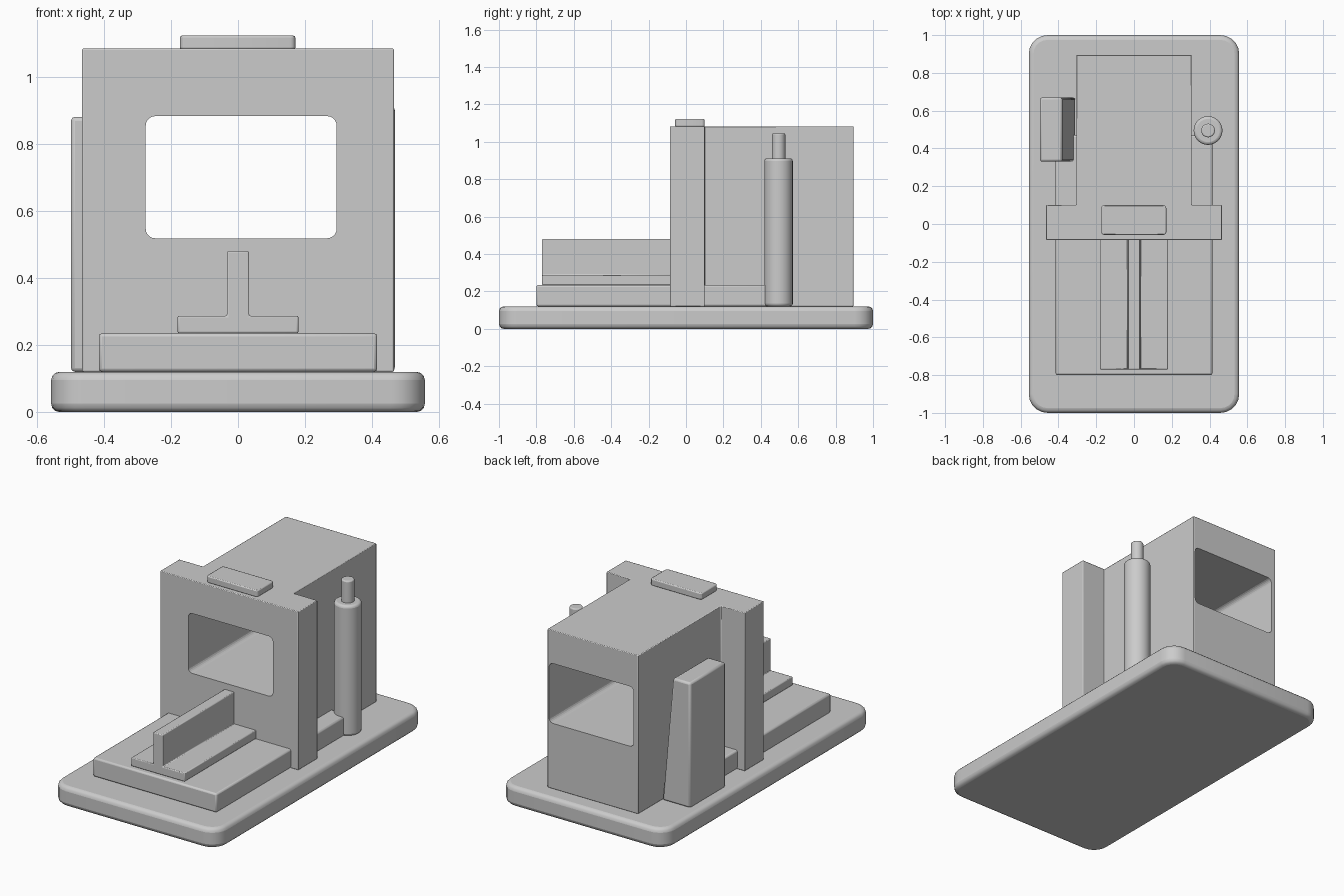
import bpy, bmesh, math
from mathutils import Vector

if "Cube" in bpy.data.objects:
    bpy.data.objects.remove(bpy.data.objects["Cube"])


def prism(name, profile, lo, hi, axis='Z', bevel=0.01, segments=2):
    """Extrude a closed 2D profile from lo to hi; 'Z' reads (x, y), 'Y' reads (x, z)."""
    bm = bmesh.new()
    place = (lambda a, b: (a, b, lo)) if axis == 'Z' else (lambda a, b: (a, lo, b))
    face = bm.faces.new([bm.verts.new(place(a, b)) for a, b in profile])
    ext = bmesh.ops.extrude_face_region(bm, geom=[face])
    step = Vector((0, 0, hi - lo)) if axis == 'Z' else Vector((0, hi - lo, 0))
    bmesh.ops.translate(bm, vec=step,
                        verts=[v for v in ext['geom'] if isinstance(v, bmesh.types.BMVert)])
    bmesh.ops.recalc_face_normals(bm, faces=bm.faces)
    mesh = bpy.data.meshes.new(name)
    bm.to_mesh(mesh)
    bm.free()
    ob = bpy.data.objects.new(name, mesh)
    bpy.context.collection.objects.link(ob)
    if bevel:
        add_bevel(ob, bevel, segments)
    return ob


def add_bevel(ob, width, segments=2):
    mod = ob.modifiers.new('Bevel', 'BEVEL')
    mod.width, mod.segments = width, segments
    mod.limit_method, mod.angle_limit = 'ANGLE', math.radians(40)


def rounded(x0, x1, y0, y1, r=0, n=5):
    """Rectangle outline, with rounded corners when r > 0."""
    if not r:
        return [(x0, y0), (x1, y0), (x1, y1), (x0, y1)]
    pts = []
    corners = [(x1 - r, y1 - r), (x0 + r, y1 - r), (x0 + r, y0 + r), (x1 - r, y0 + r)]
    for q, (cx, cy) in enumerate(corners):
        for i in range(n + 1):
            a = math.pi / 2 * (q + i / n)
            pts.append((cx + r * math.cos(a), cy + r * math.sin(a)))
    return pts


def post(name, x, y, radius, lo, hi, bevel):
    bpy.ops.mesh.primitive_cylinder_add(vertices=48, radius=radius, depth=hi - lo,
                                        location=(x, y, (lo + hi) / 2))
    ob = bpy.context.object
    ob.name = name
    add_bevel(ob, bevel, 3)
    return ob


# Base slab and raised bed
base = prism('base_slab', rounded(-0.557, 0.557, -1, 1, 0.1), 0, 0.12, bevel=0.025, segments=3)
bed = prism('raised_bed', rounded(-0.415, 0.415, -0.8, 0.47), 0.12, 0.235)

# Inverted T rail running into the front wall
half = [(0.18, 0.235), (0.18, 0.287), (0.033, 0.287), (0.033, 0.48)]
rail = prism('t_rail', half + [(-x, z) for x, z in reversed(half)], -0.77, -0.07,
             axis='Y', bevel=0.005)

# Body: wide front wall and narrower rear housing, T shaped in plan
half = [(0.465, -0.085), (0.465, 0.1), (0.305, 0.1), (0.305, 0.895)]
body = prism('body', half + [(-x, y) for x, y in reversed(half)], 0.12, 1.083, bevel=0.004)

# Window opening straight through the body
cutter = prism('window_cutter', rounded(-0.275, 0.294, 0.518, 0.882, 0.028), -0.3, 1.2,
               axis='Y', bevel=0)
cutter.hide_render = True
cutter.hide_viewport = True
cutter.display_type = 'WIRE'
cut = body.modifiers.new('Window', 'BOOLEAN')
cut.operation, cut.object, cut.solver = 'DIFFERENCE', cutter, 'EXACT'

# Plate on top of the front wall
plate = prism('top_plate', rounded(-0.173, 0.171, -0.058, 0.1, 0.015, 3), 1.08, 1.122, bevel=0.006)

# Side box with a sloping inner face
side = prism('side_box', [(-0.498, 0.12), (-0.31, 0.12), (-0.38, 0.88), (-0.498, 0.88)],
             0.33, 0.67, axis='Y', bevel=0.012)

# Upright cylinder with a thin rod
tank = post('cylinder', 0.392, 0.495, 0.076, 0.12, 0.912, 0.015)
rod = post('cylinder_rod', 0.392, 0.495, 0.036, 0.9, 1.045, 0.007)

# Smooth shading with sharp edges kept
for ob in (base, bed, rail, body, plate, side, tank, rod):
    bpy.ops.object.select_all(action='DESELECT')
    ob.select_set(True)
    bpy.context.view_layer.objects.active = ob
    bpy.ops.object.shade_smooth_by_angle(angle=math.radians(30))
